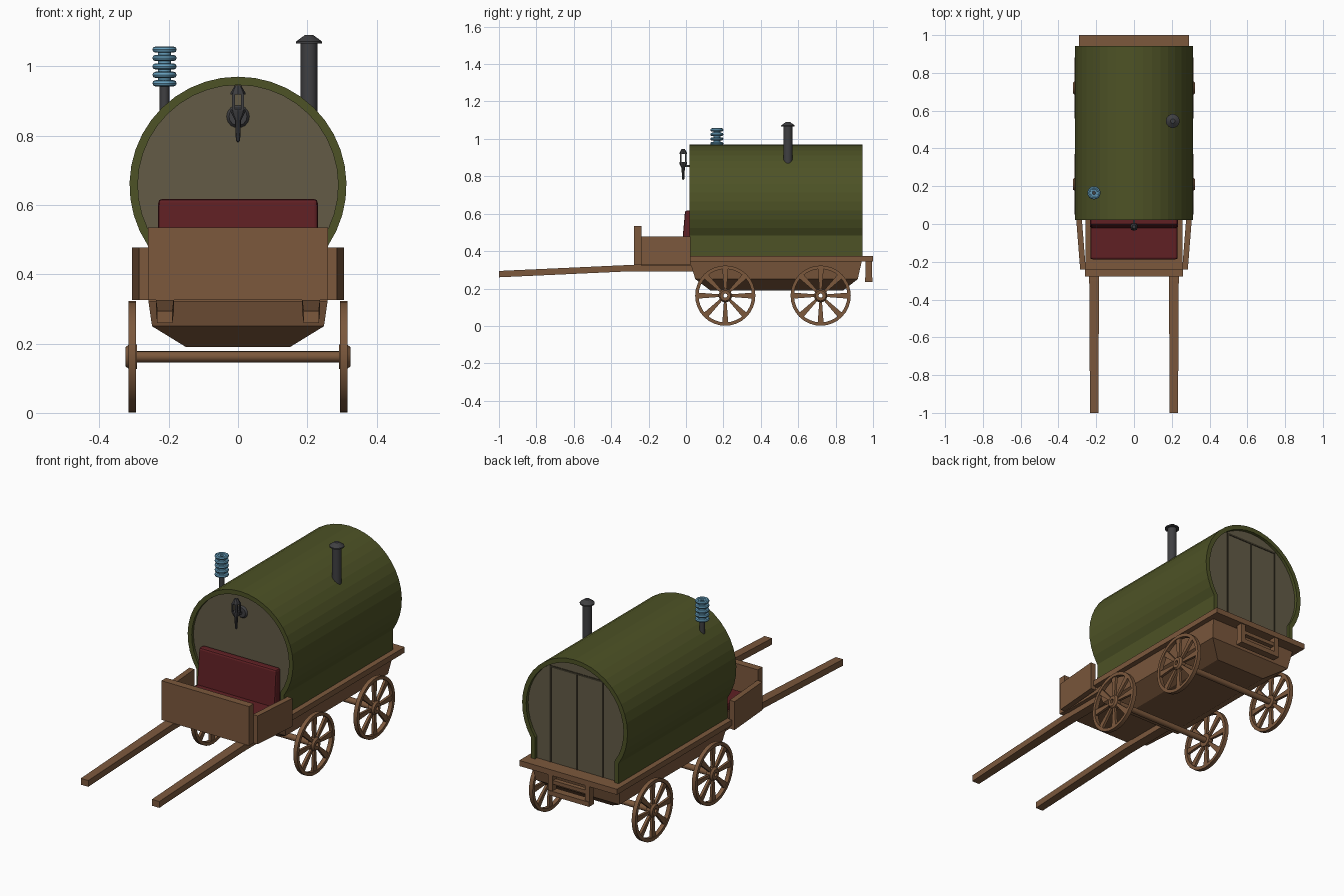
import bpy, bmesh, math
from mathutils import Matrix, Vector

if "Cube" in bpy.data.objects:
    bpy.data.objects.remove(bpy.data.objects["Cube"])


def mat(name, r, g, b):
    m = bpy.data.materials.new(name)
    m.diffuse_color = (r, g, b, 1)
    m.use_nodes = True
    m.node_tree.nodes["Principled BSDF"].inputs["Base Color"].default_value = m.diffuse_color
    return m


GREEN = mat("green canvas", 0.075, 0.085, 0.019)
WOOD = mat("brown wood", 0.20, 0.098, 0.046)
PANEL = mat("drab panel", 0.125, 0.105, 0.062)
RED = mat("dark red cushion", 0.115, 0.014, 0.017)
IRON = mat("dark iron", 0.05, 0.05, 0.054)
BLUE = mat("blue coil", 0.13, 0.34, 0.50)
GAP = mat("dark door gap", 0.045, 0.038, 0.022)


def finish(name, bm, material, bevel=0.0):
    bmesh.ops.recalc_face_normals(bm, faces=bm.faces)
    me = bpy.data.meshes.new(name)
    bm.to_mesh(me)
    bm.free()
    me.materials.append(material)
    ob = bpy.data.objects.new(name, me)
    bpy.context.collection.objects.link(ob)
    if bevel:
        b = ob.modifiers.new("bevel", 'BEVEL')
        b.width, b.segments = bevel, 2
    return ob


def loft(name, rings, material, bevel=0.0):
    """Join equal-length loops of points and cap both ends."""
    bm = bmesh.new()
    vs = [[bm.verts.new(p) for p in ring] for ring in rings]
    n = len(rings[0])
    for a, b in zip(vs, vs[1:]):
        for i in range(n):
            bm.faces.new((a[i], a[(i + 1) % n], b[(i + 1) % n], b[i]))
    bm.faces.new(vs[0])
    bm.faces.new(vs[-1][::-1])
    return finish(name, bm, material, bevel)


def rect(x0, x1, y0, y1, z):
    return [(x0, y0, z), (x1, y0, z), (x1, y1, z), (x0, y1, z)]


def box(name, x0, x1, y0, y1, z0, z1, material, bevel=0.0):
    return loft(name, [rect(x0, x1, y0, y1, z0), rect(x0, x1, y0, y1, z1)], material, bevel)


def prism(name, profile, y0, y1, material):
    return loft(name, [[(x, y, z) for x, z in profile] for y in (y0, y1)], material)


def lathe(name, profile, loc, material, seg=16, axis='Z', smooth=True):
    """Spin a closed (radius, height) profile round an axis."""
    bm = bmesh.new()
    rot = Matrix.Rotation(math.pi / 2, 4, 'Y') if axis == 'X' else (
        Matrix.Rotation(math.pi / 2, 4, 'X') if axis == 'Y' else Matrix.Identity(4))
    M = Matrix.Translation(loc) @ rot
    rings = []
    for i in range(seg):
        a = 2 * math.pi * i / seg
        rings.append([bm.verts.new(M @ Vector((r * math.cos(a), r * math.sin(a), h)))
                      for r, h in profile])
    k = len(profile)
    for i in range(seg):
        p, q = rings[i], rings[(i + 1) % seg]
        for j in range(k):
            bm.faces.new((p[j], q[j], q[(j + 1) % k], p[(j + 1) % k]))
    bmesh.ops.remove_doubles(bm, verts=bm.verts, dist=1e-5)
    ob = finish(name, bm, material)
    if smooth:
        bpy.context.view_layer.objects.active = ob
        ob.select_set(True)
        bpy.ops.object.shade_smooth_by_angle(angle=math.radians(35))
        ob.select_set(False)
    return ob


def tube(r0, r1, h0, h1):
    return [(r0, h0), (r1, h0), (r1, h1), (r0, h1)]


# barrel canopy: round top pinching in to upright lower walls
def arch(r, wall, n=28):
    a0 = -math.acos(wall / r)
    pts = [(wall, 0.37)]
    for i in range(n + 1):
        a = a0 + (math.pi - 2 * a0) * i / n
        pts.append((r * math.cos(a), 0.657 + r * math.sin(a)))
    return pts + [(-wall, 0.37)]


inner = arch(0.289, 0.237)
prism("canopy", arch(0.313, 0.26) + inner[::-1], 0.02, 0.943, GREEN)
prism("end_panels", inner, 0.035, 0.926, PANEL)

# rear double door, drawn by thin gap strips
for x in (-0.155, 0, 0.155):
    box("door_gap", x - 0.004, x + 0.004, 0.924, 0.929, 0.375, 0.888, GAP)
box("door_top_gap", -0.159, 0.159, 0.924, 0.929, 0.884, 0.894, GAP)

# deck and tapering hull below
box("deck", -0.29, 0.29, 0.02, 1.0, 0.345, 0.375, WOOD)
loft("hull", [rect(-0.262, 0.262, 0.02, 0.94, 0.346),
              rect(-0.248, 0.248, 0.05, 0.918, 0.25),
              rect(-0.15, 0.15, 0.13, 0.84, 0.19)], WOOD)

# rear step
for s in (-1, 1):
    x = s * 0.11
    box("step_post", x - 0.013, x + 0.013, 0.96, 0.995, 0.235, 0.346, WOOD)
box("step_tread", -0.123, 0.123, 0.958, 0.998, 0.235, 0.26, WOOD)
box("step_bar", -0.1, 0.1, 0.965, 0.99, 0.295, 0.315, WOOD)

# driver's box: front board, splayed sides, floor and bench
box("front_board", -0.26, 0.26, -0.278, -0.238, 0.325, 0.535, WOOD)
box("footwell_floor", -0.258, 0.258, -0.24, 0.03, 0.322, 0.345, WOOD)
box("bench", -0.23, 0.23, -0.185, 0.03, 0.34, 0.385, WOOD)
for s in (-1, 1):
    quad = [(s * 0.255, -0.24), (s * 0.285, -0.24), (s * 0.306, 0.025), (s * 0.276, 0.025)]
    loft("side_board", [[(x, y, z) for x, y in quad] for z in (0.325, 0.477)], WOOD)

# seat cushions
box("seat_cushion", -0.23, 0.23, -0.187, 0.0, 0.385, 0.425, RED, 0.01)
loft("seat_back", [rect(-0.232, 0.232, -0.025, 0.034, 0.39),
                   rect(-0.23, 0.23, -0.005, 0.034, 0.617)], RED, 0.01)

# pulling shafts
for s in (-1, 1):
    rings = []
    for y, zc, w in ((-1.0, 0.277, 0.022), (-0.3, 0.309, 0.026), (0.07, 0.309, 0.026)):
        x = s * 0.211
        rings.append([(x - w, y, zc - 0.017), (x + w, y, zc - 0.017),
                      (x + w, y, zc + 0.017), (x - w, y, zc + 0.017)])
    loft("shaft", rings, WOOD)

# wheels on hollow axles
for cy in (0.21, 0.72):
    cz = 0.162
    lathe("axle", tube(0.011, 0.016, -0.3, 0.3), (0, cy, cz), WOOD, 14, 'X')
    for s in (-1, 1):
        c = (s * 0.305, cy, cz)
        lathe("wheel_rim", tube(0.143, 0.161, -0.011, 0.011), c, WOOD, 32, 'X')
        lathe("wheel_hub", [(0.011, -0.014), (0.036, -0.014), (0.036, 0.009), (0.028, 0.019),
                            (0.011, 0.019)] if s > 0 else
              [(0.011, 0.014), (0.036, 0.014), (0.036, -0.009), (0.028, -0.019),
               (0.011, -0.019)], c, WOOD, 14, 'X')
        for k in range(8):
            a = 2 * math.pi * k / 8
            d, t = Vector((0, math.cos(a), math.sin(a))), Vector((0, -math.sin(a), math.cos(a)))
            rings = []
            for r, w in ((0.03, 0.007), (0.147, 0.016)):
                p = Vector(c) + d * r
                h = Vector((0.007, 0, 0))
                rings.append([p - t * w - h, p + t * w - h, p + t * w + h, p - t * w + h])
            loft("wheel_spoke", rings, WOOD)

# stove chimney with conical cap
lathe("chimney", [(0, 0.82), (0.024, 0.82), (0.024, 1.07), (0, 1.07)], (0.205, 0.545, 0), IRON, 14)
lathe("chimney_cap", [(0, 1.066), (0.037, 1.066), (0.037, 1.072), (0.012, 1.09), (0, 1.09)],
      (0.205, 0.545, 0), IRON, 14)

# coil mast
lathe("mast", [(0, 0.82), (0.014, 0.82), (0.014, 0.95), (0, 0.95)], (-0.212, 0.165, 0), IRON, 12)
lathe("coil_core", tube(0.009, 0.019, 0.942, 1.052), (-0.212, 0.165, 0), BLUE, 14)
for i in range(5):
    z = 0.951 + i * 0.0243
    ring = [(0.026 + 0.009 * math.cos(a), z + 0.009 * math.sin(a))
            for a in (2 * math.pi * j / 8 for j in range(8))]
    lathe("coil_ring", ring, (-0.212, 0.165, 0), BLUE, 16)

# front lantern: wall plate, arm, open cage and pointed drop
lathe("lantern_plate", [(0, 0), (0.034, 0), (0.026, 0.01), (0, 0.01)], (0, 0.036, 0.855), IRON, 14, 'Y')
box("lantern_arm", -0.006, 0.006, -0.018, 0.03, 0.849, 0.861, IRON)
L = (0, -0.015, 0)
lathe("lantern_base", [(0, 0.78), (0.006, 0.785), (0.009, 0.845), (0.021, 0.868),
                       (0.021, 0.876), (0, 0.876)], L, IRON, 8)
lathe("lantern_top", [(0, 0.918), (0.021, 0.918), (0.021, 0.924), (0.009, 0.945), (0, 0.945)],
      L, IRON, 8)
for sx in (-1, 1):
    for sy in (-1, 1):
        x, y = sx * 0.013, -0.015 + sy * 0.013
        box("lantern_post", x - 0.004, x + 0.004, y - 0.004, y + 0.004, 0.872, 0.922, IRON)
